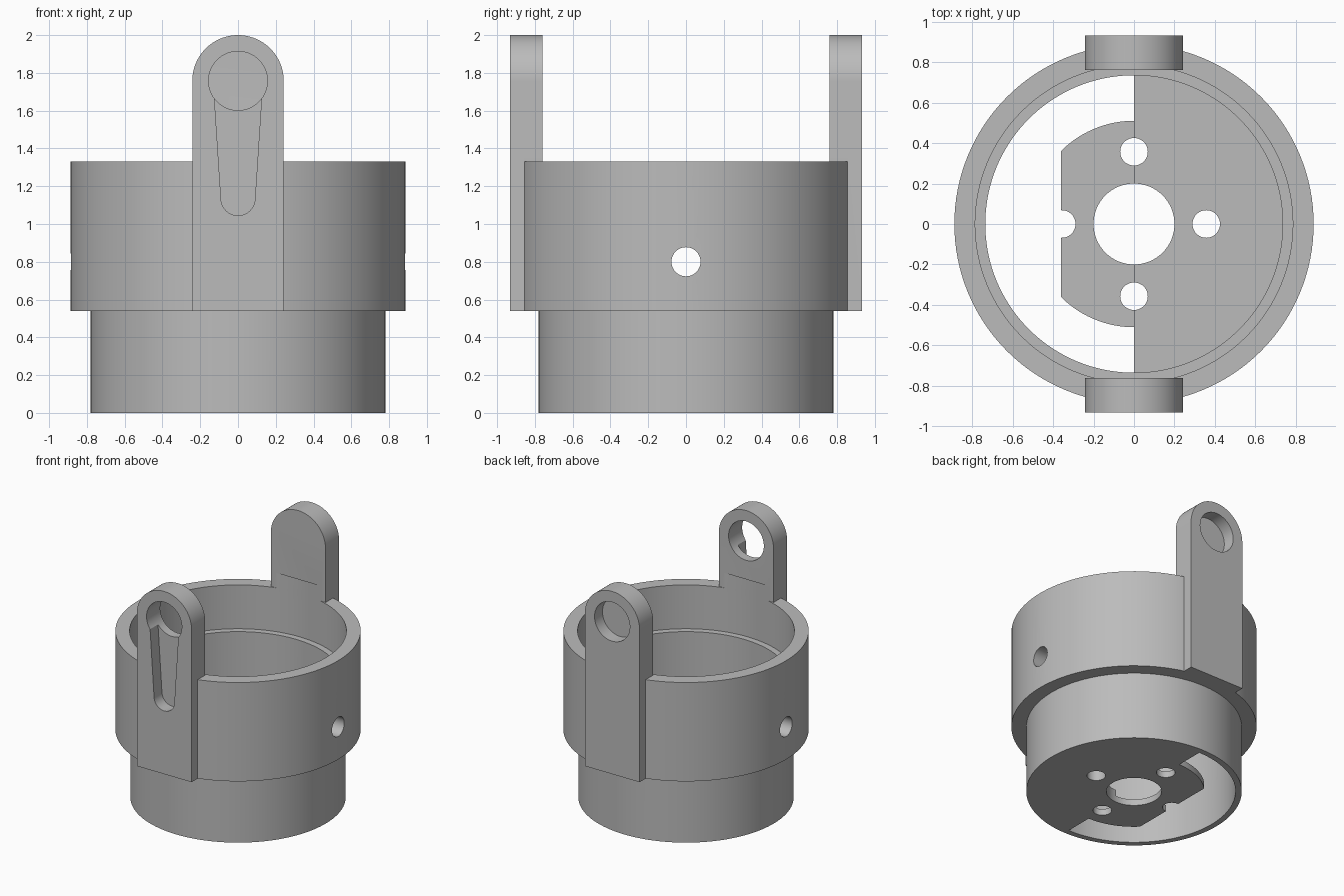
import bpy, bmesh, math

cube = bpy.data.objects.get("Cube")
if cube:
    bpy.data.objects.remove(cube, do_unlink=True)

# Single grey plastic colour
GREY = (0.5, 0.5, 0.5, 1)
grey = bpy.data.materials.new("matte grey")
grey.use_nodes = True
grey.diffuse_color = GREY
bsdf = next(n for n in grey.node_tree.nodes if n.type == 'BSDF_PRINCIPLED')
bsdf.inputs["Base Color"].default_value = GREY


def arc(cx, cy, r, start, end, steps):
    """Points on an arc, angles in degrees, both ends included."""
    angles = [math.radians(start + (end - start) * i / steps) for i in range(steps + 1)]
    return [(cx + r * math.cos(a), cy + r * math.sin(a)) for a in angles]


def circle(cx, cy, r, steps=64):
    return arc(cx, cy, r, 0, 360, steps)[:-1]


def finish(name, bm):
    bmesh.ops.recalc_face_normals(bm, faces=bm.faces)
    mesh = bpy.data.meshes.new(name)
    bm.to_mesh(mesh)
    bm.free()
    mesh.materials.append(grey)
    obj = bpy.data.objects.new(name, mesh)
    bpy.context.collection.objects.link(obj)
    return obj


def prism(name, outline, axis, lo, hi):
    """Extrude a flat outline along an axis between two positions."""
    place = {'x': lambda a, b, c: (c, a, b),
             'y': lambda a, b, c: (a, c, b),
             'z': lambda a, b, c: (a, b, c)}[axis]
    bm = bmesh.new()
    low = [bm.verts.new(place(a, b, lo)) for a, b in outline]
    high = [bm.verts.new(place(a, b, hi)) for a, b in outline]
    bm.faces.new(low)
    bm.faces.new(high)
    n = len(outline)
    for i in range(n):
        j = (i + 1) % n
        bm.faces.new((low[i], low[j], high[j], high[i]))
    return finish(name, bm)


def lathe(name, profile, steps=128):
    """Revolve a closed (radius, height) profile around z."""
    bm = bmesh.new()
    rings = []
    for i in range(steps):
        a = 2 * math.pi * i / steps
        rings.append([bm.verts.new((r * math.cos(a), r * math.sin(a), z)) for r, z in profile])
    n = len(profile)
    for i in range(steps):
        p, q = rings[i], rings[(i + 1) % steps]
        for k in range(n):
            m = (k + 1) % n
            bm.faces.new((p[k], q[k], q[m], p[m]))
    return finish(name, bm)


def combine(target, tool, operation):
    """Apply a boolean and discard the tool."""
    mod = target.modifiers.new("combine", 'BOOLEAN')
    mod.operation = operation
    mod.solver = 'EXACT'
    mod.object = tool
    tool.hide_render = True
    bpy.ops.object.select_all(action='DESELECT')
    bpy.context.view_layer.objects.active = target
    target.select_set(True)
    bpy.ops.object.modifier_apply(modifier=mod.name)
    bpy.data.objects.remove(tool, do_unlink=True)


# Stepped cup wall with an inner ledge
OUTER, BORE, INNER = 0.888, 0.785, 0.735
LEDGE, COLLAR, RIM = 0.98, 0.54, 1.33
body = lathe("housing", [(INNER, 0), (0.78, 0), (0.78, COLLAR), (OUTER, COLLAR),
                         (OUTER, RIM), (BORE, RIM), (BORE, LEDGE), (INNER, LEDGE)])

# Two upright arms, relieved where the bore runs into them
ARM_IN, ARM_OUT, ARM_W, EYE_Z, EYE_R = 0.76, 0.932, 0.242, 1.758, 0.156
for side in (-1, 1):
    outline = [(-ARM_W, COLLAR), (ARM_W, COLLAR)] + arc(0, EYE_Z, ARM_W, 0, 180, 48)
    arm = prism("arm", outline, 'y', side * ARM_IN, side * ARM_OUT)
    relief = prism("bore_relief", circle(0, 0, BORE, 128), 'z', LEDGE, 1.45)
    combine(arm, relief, 'DIFFERENCE')
    combine(body, arm, 'UNION')

# Floor: thick half disc on one side, thinner clipped tab on the other
half = prism("half_floor", arc(0, 0, 0.76, -90, 90, 64), 'z', 0, 0.1)
combine(body, half, 'UNION')
clip = math.degrees(math.acos(-0.36 / 0.51))
tab_outline = arc(0, 0, 0.51, 80, clip, 24) + arc(0, 0, 0.51, -clip, -80, 24)
tab = prism("floor_tab", tab_outline, 'z', 0, 0.05)
combine(body, tab, 'UNION')

# Centre hole and four bolt holes, one of them open at the tab edge
combine(body, prism("centre_hole", circle(0, 0, 0.2), 'z', -0.2, 0.3), 'DIFFERENCE')
for i in range(4):
    a = i * math.pi / 2
    bolt = circle(0.357 * math.cos(a), 0.357 * math.sin(a), 0.068, 40)
    combine(body, prism("bolt_hole", bolt, 'z', -0.2, 0.3), 'DIFFERENCE')

# Cross holes through both side walls
combine(body, prism("cross_hole", circle(0, 0.8, 0.077, 48), 'x', -1.2, 1.2), 'DIFFERENCE')

# Front arm: through eye and tapered keyway; back arm: blind eye
DEPTH = 0.1
eye = circle(0, EYE_Z, EYE_R)
combine(body, prism("front_eye", eye, 'y', -1.1, -0.6), 'DIFFERENCE')
keyway = arc(0, 1.135, 0.09, 180, 360, 32) + [(0.127, 1.7), (-0.127, 1.7)]
combine(body, prism("keyway", keyway, 'y', -1.1, DEPTH - ARM_OUT), 'DIFFERENCE')
combine(body, prism("back_eye", eye, 'y', ARM_OUT - DEPTH, 1.1), 'DIFFERENCE')

# One shared material, smooth curves with crisp edges
body.data.materials.clear()
body.data.materials.append(grey)
for face in body.data.polygons:
    face.material_index = 0
bpy.context.view_layer.objects.active = body
body.select_set(True)
bpy.ops.object.shade_smooth_by_angle(angle=math.radians(30))
